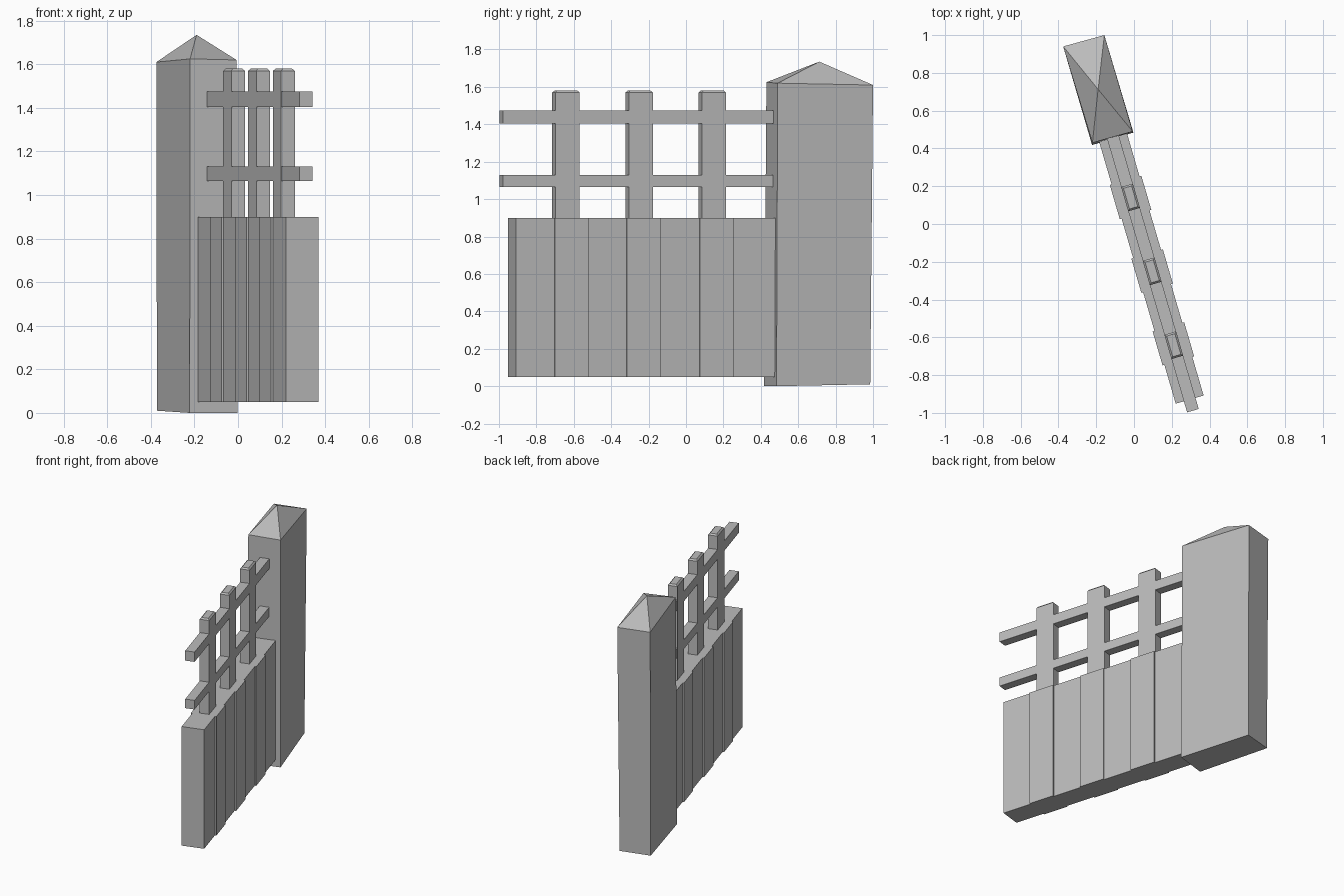
import bpy, bmesh, math
from mathutils import Matrix, Vector

cube = bpy.data.objects.get("Cube")
if cube:
    bpy.data.objects.remove(cube, do_unlink=True)

stone = bpy.data.materials.new("plain_grey")
stone.use_nodes = True
grey = (0.5, 0.5, 0.5, 1)
stone.diffuse_color = grey
stone.node_tree.nodes["Principled BSDF"].inputs["Base Color"].default_value = grey

# Fence frame: first axis runs along the fence, second axis across it
angle = math.radians(16.3)
along = Vector((math.sin(angle), -math.cos(angle), 0))
across = Vector((math.cos(angle), math.sin(angle), 0))
MID = 0.022


def place(s, t, z):
    return along * s + across * (t + MID) + Vector((0, 0, z))


def finish(name, bm):
    bmesh.ops.recalc_face_normals(bm, faces=bm.faces)
    mesh = bpy.data.meshes.new(name)
    bm.to_mesh(mesh)
    bm.free()
    mesh.materials.append(stone)
    obj = bpy.data.objects.new(name, mesh)
    bpy.context.collection.objects.link(obj)
    return obj


def prism(name, outline, z0, z1, chamfer=0):
    bm = bmesh.new()
    base = bm.faces.new([bm.verts.new(place(s, t, z0)) for s, t in outline])
    new = bmesh.ops.extrude_face_region(bm, geom=[base])["geom"]
    verts = [g for g in new if isinstance(g, bmesh.types.BMVert)]
    bmesh.ops.translate(bm, verts=verts, vec=(0, 0, z1 - z0))
    if chamfer:
        rim = [e for e in bm.edges if all(v in verts for v in e.verts)]
        bmesh.ops.bevel(bm, geom=rim, offset=chamfer, segments=1, affect='EDGES')
    return finish(name, bm)


def rect(s0, s1, half):
    return [(s0, -half), (s1, -half), (s1, half), (s0, half)]


# Solid lower panel: alternate planks stand slightly proud on both sides
joints = [-0.5, -0.234, -0.046, 0.172, 0.36, 0.574, 0.761, 0.975]
edge = []
for i in range(len(joints) - 1):
    half = 0.087 if i % 2 else 0.077
    edge += [(joints[i], half), (joints[i + 1], half)]
prism("plank_panel", edge + [(s, -t) for s, t in reversed(edge)], 0.05, 0.9)

# Upright slats
for i in range(3):
    s = -0.14 + 0.4075 * i
    prism(f"slat_{i + 1}", rect(s - 0.067, s + 0.067, 0.0325), 0.86, 1.58, 0.01)

# Horizontal rails
for name, z0, z1 in (("lower_rail", 1.065, 1.13), ("upper_rail", 1.405, 1.475)):
    prism(name, rect(-0.475, 1.036, 0.032), z0, z1)

# Gate post with slightly uneven corners and a pyramid cap
bm = bmesh.new()
bottom = [(-0.372, 0.93, 0.01), (-0.222, 0.418, 0), (-0.003, 0.484, 0), (-0.165, 0.985, 0.01)]
top = [(-0.375, 0.94, 1.61), (-0.22, 0.43, 1.625), (-0.007, 0.49, 1.62), (-0.157, 1.0, 1.61)]
low = [bm.verts.new(p) for p in bottom]
high = [bm.verts.new(p) for p in top]
peak = bm.verts.new((-0.19, 0.713, 1.735))
bm.faces.new(low)
for i in range(4):
    j = (i + 1) % 4
    bm.faces.new((low[i], low[j], high[j], high[i]))
    bm.faces.new((high[i], high[j], peak))
finish("gate_post", bm)
